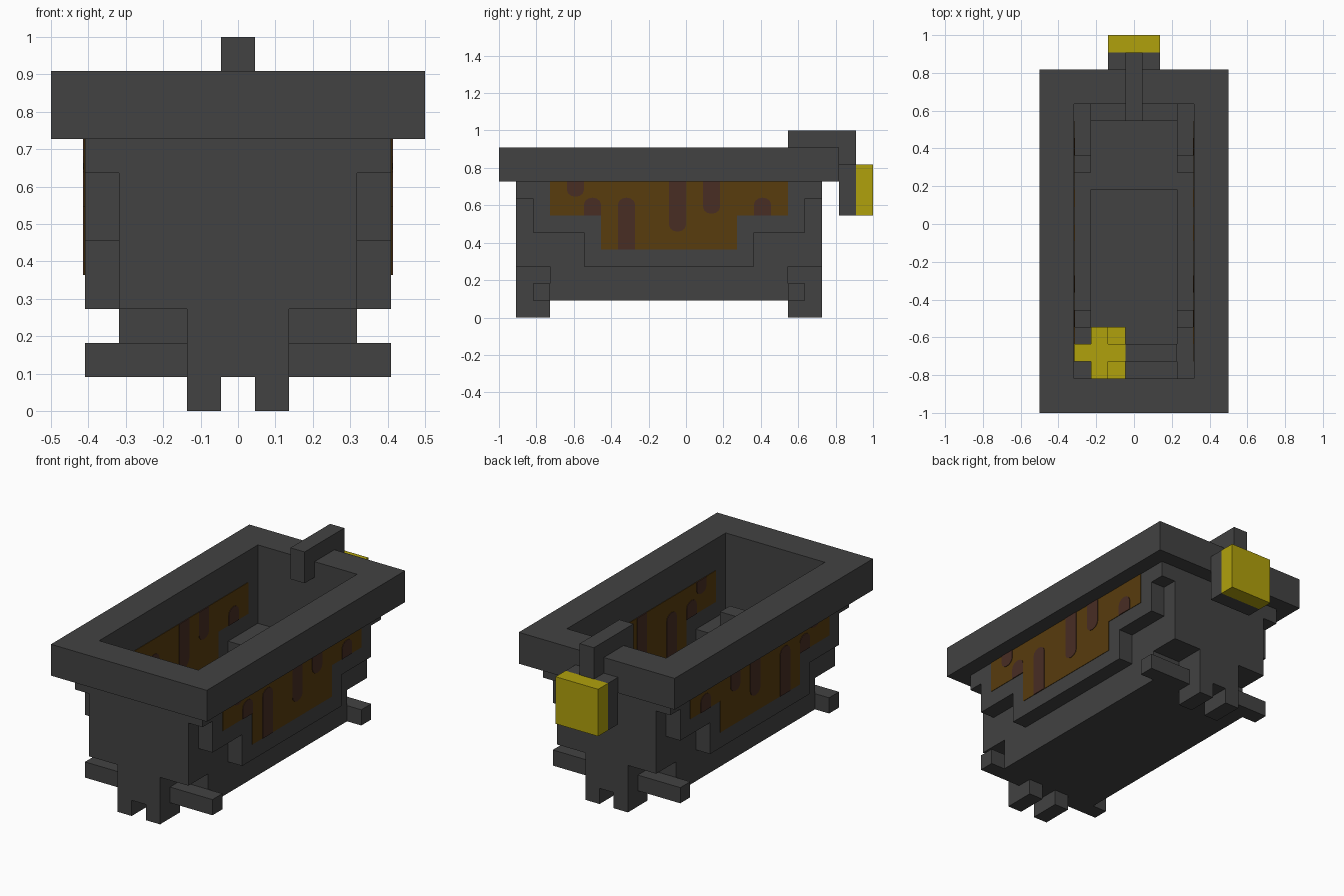
import bpy, bmesh, math

if "Cube" in bpy.data.objects:
    bpy.data.objects.remove(bpy.data.objects["Cube"], do_unlink=True)

U = 1 / 11  # one block


def srgb(h):
    c = [int(h[i:i + 2], 16) / 255 for i in (0, 2, 4)]
    return tuple(v / 12.92 if v <= 0.04045 else ((v + 0.055) / 1.055) ** 2.4 for v in c) + (1,)


def material(name, hexcol):
    m = bpy.data.materials.new(name)
    m.use_nodes = True
    col = srgb(hexcol)
    m.diffuse_color = col
    b = next(n for n in m.node_tree.nodes if n.type == 'BSDF_PRINCIPLED')
    b.inputs["Base Color"].default_value = col
    b.inputs["Roughness"].default_value = 0.9
    return m


iron = material("dark_grey", "424242")
gold = material("gold_yellow", "B0A10C")
amber = material("amber_brown", "583C0D")
drip_brown = material("drip_brown", "482D24")


def finish(name, bm, mat):
    bmesh.ops.recalc_face_normals(bm, faces=bm.faces)
    bmesh.ops.scale(bm, vec=(U, U, U), verts=bm.verts)
    me = bpy.data.meshes.new(name)
    bm.to_mesh(me)
    bm.free()
    me.materials.append(mat)
    ob = bpy.data.objects.new(name, me)
    bpy.context.collection.objects.link(ob)
    return ob


def boxes(name, mat, *bounds):
    """One object of boxes, each (x0, x1, y0, y1, z0, z1) in blocks."""
    bm = bmesh.new()
    for x0, x1, y0, y1, z0, z1 in bounds:
        vs = bmesh.ops.create_cube(bm, size=1)["verts"]
        for v in vs:
            v.co = (x1 if v.co.x > 0 else x0, y1 if v.co.y > 0 else y0, z1 if v.co.z > 0 else z0)
    return finish(name, bm, mat)


def side_prism(name, mat, profile, x0, x1):
    """Extrude a (y, z) profile from x0 to x1."""
    bm = bmesh.new()
    f = bm.faces.new([bm.verts.new((x0, y, z)) for y, z in profile])
    ext = bmesh.ops.extrude_face_region(bm, geom=[f])
    bmesh.ops.translate(bm, vec=(x1 - x0, 0, 0),
                        verts=[g for g in ext["geom"] if isinstance(g, bmesh.types.BMVert)])
    return finish(name, bm, mat)


# Rim: a thick rectangular frame
bm = bmesh.new()
outer = [(-5.5, -11), (5.5, -11), (5.5, 9), (-5.5, 9)]
inner = [(-3.5, -9), (3.5, -9), (3.5, 7), (-3.5, 7)]
rings = [[bm.verts.new((x, y, z)) for x, y in loop]
         for loop, z in ((outer, 8), (outer, 10), (inner, 10), (inner, 8))]
for r in range(4):
    a, b = rings[r], rings[(r + 1) % 4]
    for i in range(4):
        j = (i + 1) % 4
        bm.faces.new((a[i], a[j], b[j], b[i]))
finish("rim", bm, iron)

# Tub ends, floor and inner steps
boxes("front_wall", iron, (-3.5, 3.5, -10, -9, 3, 8))
boxes("back_wall", iron, (-3.5, 3.5, 7, 8, 3, 8))
boxes("floor", iron, (-2.5, 2.5, -8, 6, 1, 2))
boxes("inner_steps", iron,
      (-2.5, 2.5, -9, -8, 3, 4), (-2.5, 2.5, -8, -7, 2, 3),
      (-2.5, 2.5, 2, 6, 2, 3), (-2.5, 2.5, 6, 7, 3, 4))

upper = [(-10, 8), (-10, 7), (-9, 7), (-9, 5), (-6, 5), (-6, 3), (4, 3), (4, 5),
         (7, 5), (7, 7), (8, 7), (8, 8)]
lower = [(-9, 3), (-8, 3), (-8, 1), (6, 1), (6, 3), (7, 3), (7, 5), (4, 5), (4, 4),
         (3, 4), (3, 3), (-5, 3), (-5, 4), (-6, 4), (-6, 5), (-9, 5)]
panel = [(-8, 8), (-8, 6), (-5, 6), (-5, 4), (3, 4), (3, 6), (6, 6), (6, 8)]
# Drips: y start, flat end z, round end z
drips = [(-7, 8, 7.1), (-6, 6, 7.05), (-4, 4, 7.05), (-1, 8, 5.05), (1, 8, 6.1), (4, 6, 7.05)]


def drip_profile(y, z_flat, z_round):
    s = 1 if z_round > z_flat else -1
    pts = [(y, z_flat)]
    for k in range(7):
        a = math.pi * (1 - k / 6)
        pts.append((y + 0.5 + 0.5 * math.cos(a), z_round - s * 0.4 * (1 - math.sin(a))))
    return pts + [(y + 1, z_flat)]


# Stepped sides with painted panels on the outer and inner faces
for s, side in ((1, "left"), (-1, "right")):
    side_prism(side + "_upper_side", iron, upper, s * 3.5, s * 4.5)
    side_prism(side + "_lower_side", iron, lower, s * 2.5, s * 3.5)
    for face, x, d in (("outer", 4.5, 1), ("inner", 3.5, -1)):
        side_prism(f"{side}_{face}_panel", amber, panel, s * x, s * (x + d * 0.03))
        for i, dr in enumerate(drips):
            side_prism(f"{side}_{face}_drip_{i + 1}", drip_brown, drip_profile(*dr),
                       s * x, s * (x + d * 0.06))

# Clawed feet with sideways toes at both ends
for name, y0, toe in (("front", -10, -9), ("back", 6, 6)):
    boxes(name + "_foot", iron,
          (-1.5, 1.5, y0, y0 + 2, 1, 3),
          (-1.5, -0.5, y0, y0 + 2, 0, 1), (0.5, 1.5, y0, y0 + 2, 0, 1))
    boxes(name + "_toes", iron,
          (-4.5, -1.5, toe, toe + 1, 1, 2), (1.5, 4.5, toe, toe + 1, 1, 2))

# Brush hooked over the back rim
boxes("hanging_brush_handle", iron,
      (-0.5, 0.5, 6, 10, 10, 11), (-0.5, 0.5, 6, 7, 9, 10), (-0.5, 0.5, 9, 10, 9, 10))
boxes("hanging_brush_back", iron, (-1.5, 1.5, 9, 10, 6, 9))
boxes("hanging_brush_bristles", gold, (-1.5, 1.5, 10, 11, 6, 9))

# Second tool lying inside the tub
boxes("inner_tool_head", gold,
      (-3.5, -0.5, -8, -7, 5, 6), (-2.5, -1.5, -9, -8, 4, 6), (-2.5, -1.5, -7, -6, 4, 6),
      (-1.5, -0.5, -9, -8, 4, 5), (-1.5, -0.5, -7, -6, 4, 5))
boxes("inner_tool_handle", iron, (-0.5, 2.5, -8, -7, 5, 6))
